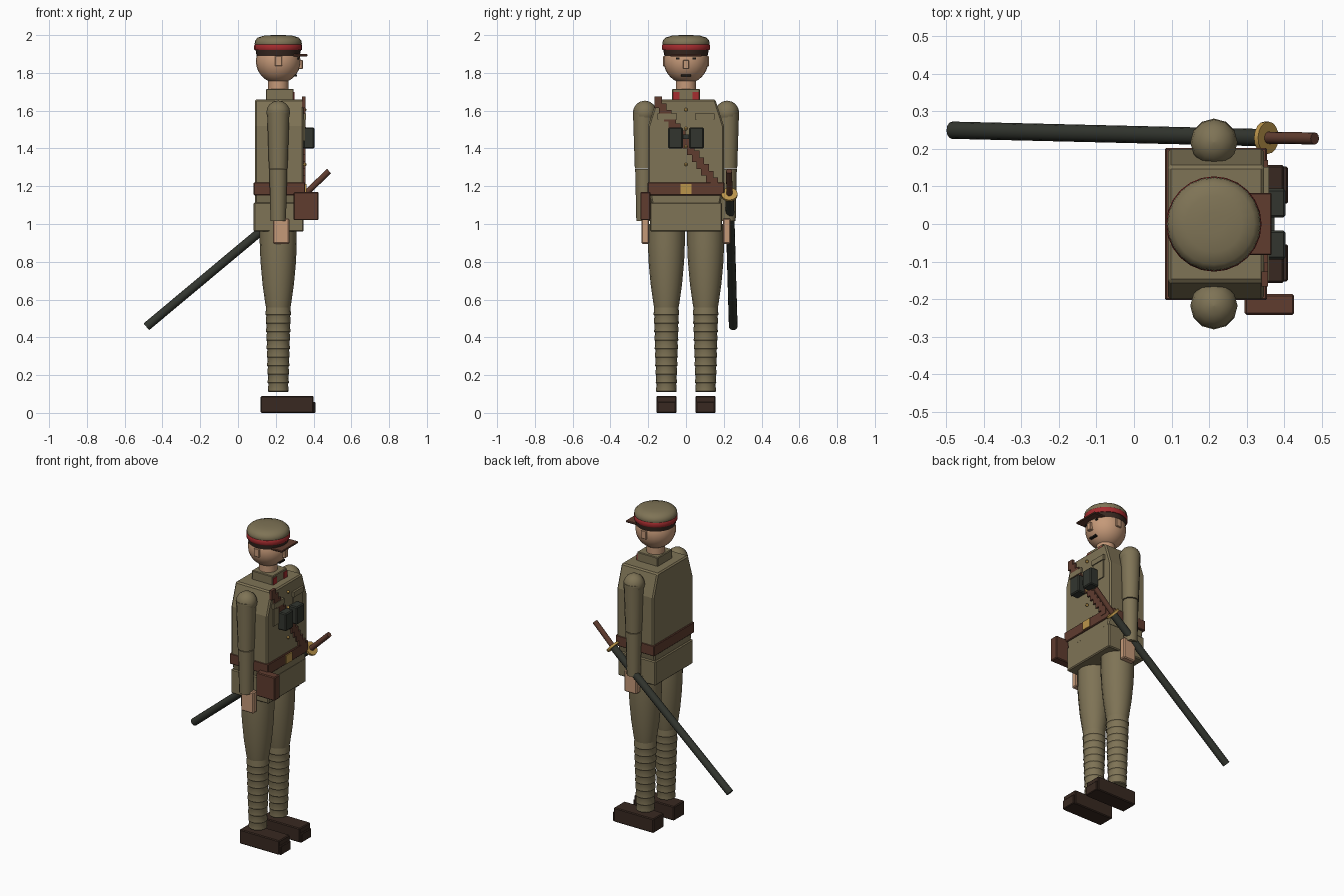
import bpy, math
from mathutils import Vector

if "Cube" in bpy.data.objects:
    bpy.data.objects.remove(bpy.data.objects["Cube"])

CX = 0.213  # body axis; the figure faces +x


def mat(name, r, g, b):
    m = bpy.data.materials.new(name)
    m.diffuse_color = (r, g, b, 1)
    m.use_nodes = True
    m.node_tree.nodes["Principled BSDF"].inputs["Base Color"].default_value = m.diffuse_color
    return m


KHAKI = mat("khaki_cloth", 0.21, 0.172, 0.092)
LEATHER = mat("brown_leather", 0.115, 0.045, 0.028)
BOOT = mat("dark_boot_leather", 0.04, 0.022, 0.015)
SKIN = mat("skin", 0.56, 0.32, 0.19)
RED = mat("red_trim", 0.38, 0.025, 0.028)
BRASS = mat("brass", 0.5, 0.3, 0.07)
STEEL = mat("dark_green_grey", 0.032, 0.036, 0.028)
BLACK = mat("black", 0.012, 0.01, 0.008)


def mesh_obj(name, verts, faces, material, smooth=False):
    me = bpy.data.meshes.new(name)
    me.from_pydata(verts, [], faces)
    me.materials.append(material)
    ob = bpy.data.objects.new(name, me)
    bpy.context.collection.objects.link(ob)
    if smooth:
        bpy.ops.object.select_all(action='DESELECT')
        ob.select_set(True)
        bpy.context.view_layer.objects.active = ob
        bpy.ops.object.shade_smooth_by_angle(angle=math.radians(38))
    return ob


def box(name, x, y, z, material, bevel=0):
    """Box from (min, max) ranges."""
    v = [(a, b, c) for a in x for b in y for c in z]
    f = [(0, 1, 3, 2), (4, 6, 7, 5), (0, 4, 5, 1), (2, 3, 7, 6), (0, 2, 6, 4), (1, 5, 7, 3)]
    ob = mesh_obj(name, v, f, material)
    if bevel:
        m = ob.modifiers.new("bevel", 'BEVEL')
        m.width, m.segments = bevel, 1
    return ob


def lathe(name, profile, origin, material, seg=16, axis=(0, 0, 1), smooth=True):
    """Revolve (radius, height) points, bottom to top, around an axis through origin."""
    q = Vector(axis).to_track_quat('Z', 'Y')
    v, f, n = [], [], len(profile)
    for r, h in profile:
        for i in range(seg):
            a = 2 * math.pi * i / seg
            v.append(Vector(origin) + q @ Vector((r * math.cos(a), r * math.sin(a), h)))
    for k in range(n - 1):
        for i in range(seg):
            j = (i + 1) % seg
            f.append((k * seg + i, k * seg + j, (k + 1) * seg + j, (k + 1) * seg + i))
    f.append(tuple(reversed(range(seg))))
    f.append(tuple(range((n - 1) * seg, n * seg)))
    return mesh_obj(name, v, f, material, smooth)


def rod(name, a, b, r, material, seg=12):
    d = Vector(b) - Vector(a)
    return lathe(name, [(r, 0), (r, d.length)], a, material, seg, d)


def ball(name, centre, rx, rz, material, seg=12, rings=8):
    p = [(max(rx * math.sin(math.pi * k / rings), 0.0005), -rz * math.cos(math.pi * k / rings))
         for k in range(rings + 1)]
    return lathe(name, p, centre, material, seg)


for s, side in ((-1, "right"), (1, "left")):
    def span(a, b):
        return tuple(sorted((s * a, s * b)))

    # boots
    box(side + "_boot", (0.12, 0.40), span(0.05, 0.157), (0, 0.09), BOOT, 0.005)
    box(side + "_boot_toe", (0.33, 0.41), span(0.054, 0.153), (0, 0.058), BOOT, 0.004)
    # leg wraps: overlapping cones
    wraps = []
    for k in range(10):
        z, r = 0.11 + 0.045 * k, 0.052 + 0.0014 * k
        wraps += [(r - 0.001, z), (r + 0.003, z + 0.005), (r, z + 0.044)]
    lathe(side + "_leg_wrap", wraps, (CX, s * 0.104, 0), KHAKI, 16)
    # breeches
    lathe(side + "_breeches",
          [(0.064, 0.555), (0.068, 0.575), (0.083, 0.68), (0.094, 0.80), (0.098, 0.90), (0.098, 1.0)],
          (CX, s * 0.104, 0), KHAKI, 16)
    # arms
    ball(side + "_shoulder", (CX, s * 0.218, 1.59), 0.063, 0.063, KHAKI)
    lathe(side + "_upper_arm", [(0.049, 1.295), (0.059, 1.60)], (CX, s * 0.222, 0), KHAKI, 12)
    lathe(side + "_forearm", [(0.041, 1.015), (0.047, 1.29)], (CX, s * 0.222, 0), KHAKI, 12)
    box(side + "_hand", (0.185, 0.272), span(0.195, 0.236), (0.895, 1.03), SKIN, 0.006)
    # chest pocket, collar tab, binocular barrel
    box(side + "_pocket", (0.34, 0.354), span(0.055, 0.145), (1.44, 1.555), KHAKI)
    box(side + "_pocket_flap", (0.34, 0.36), span(0.048, 0.152), (1.552, 1.585), KHAKI)
    box(side + "_collar_tab", (0.292, 0.299), span(0.035, 0.07), (1.66, 1.70), RED)
    box(side + "_binocular_barrel", (0.345, 0.404), span(0.017, 0.094), (1.40, 1.512), STEEL, 0.006)
    # face
    box(side + "_ear", (0.195, 0.235), span(0.10, 0.122), (1.835, 1.89), SKIN, 0.004)
    box(side + "_eye", (0.30, 0.324), span(0.03, 0.054), (1.872, 1.882), BLACK)

# tunic body: shoulder-sloped outline extruded front to back
outline = [(-0.18, 1.10), (0.18, 1.10), (0.2, 1.2), (0.2, 1.52), (0.155, 1.66), (-0.155, 1.66), (-0.2, 1.52), (-0.2, 1.2)]
n = len(outline)
tv = [(x, y, z) for x in (0.09, 0.347) for y, z in outline]
tf = [tuple(reversed(range(n))), tuple(range(n, 2 * n))]
tf += [(i, (i + 1) % n, n + (i + 1) % n, n + i) for i in range(n)]
tunic = mesh_obj("tunic_body", tv, tf, KHAKI)
bev = tunic.modifiers.new("bevel", 'BEVEL')
bev.width, bev.segments = 0.008, 1
box("tunic_skirt", (0.083, 0.348), (-0.19, 0.19), (0.96, 1.115), KHAKI, 0.006)
box("tunic_waist", (0.095, 0.34), (-0.18, 0.18), (1.10, 1.16), KHAKI)
box("collar", (0.148, 0.295), (-0.073, 0.073), (1.65, 1.715), KHAKI, 0.004)

# belt, buckle, holster
box("belt", (0.083, 0.355), (-0.203, 0.203), (1.152, 1.22), LEATHER, 0.004)
box("belt_buckle", (0.35, 0.362), (-0.03, 0.03), (1.158, 1.212), BRASS)
box("holster", (0.295, 0.427), (-0.242, -0.187), (1.02, 1.17), LEATHER, 0.005)

# diagonal chest strap in short steps
STEPS = 13
for k in range(STEPS):
    t = k / (STEPS - 1)
    y, z = -0.147 + 0.297 * t, 1.645 - 0.43 * t
    box("chest_strap_%02d" % k, (0.34, 0.3575), (y - 0.02, y + 0.02), (z - 0.03, z + 0.03), LEATHER)
for k, z in enumerate((1.605, 1.505, 1.41, 1.315)):
    ball("tunic_button_%d" % k, (0.354, 0, z), 0.009, 0.009, BRASS, 8, 6)
box("binocular_bridge", (0.35, 0.375), (-0.02, 0.02), (1.45, 1.475), STEEL)

# head
lathe("neck", [(0.054, 1.69), (0.054, 1.80)], (CX, 0, 0), SKIN, 16)
ball("head", (CX, 0, 1.862), 0.118, 0.118, SKIN, 24, 16)
box("nose", (0.31, 0.343), (-0.015, 0.015), (1.82, 1.868), SKIN, 0.003)
box("mustache", (0.27, 0.313), (-0.026, 0.026), (1.782, 1.792), BLACK)

# cap
lathe("cap_lower_band", [(0.114, 1.888), (0.121, 1.925)], (CX, 0, 0), BOOT, 24)
lathe("cap_red_band", [(0.124, 1.92), (0.127, 1.925), (0.127, 1.945), (0.124, 1.95)], (CX, 0, 0), RED, 24)
lathe("cap_crown", [(0.122, 1.945), (0.125, 1.955), (0.122, 1.972), (0.108, 1.987), (0.075, 1.997), (0.03, 2.0)],
      (CX, 0, 0), KHAKI, 24)
box("cap_visor", (0.29, 0.367), (-0.083, 0.083), (1.887, 1.899), LEATHER, 0.003)

# sword
tip, guard, pommel = Vector((-0.485, 0.25, 0.456)), Vector((0.352, 0.23, 1.155)), Vector((0.482, 0.228, 1.28))
rod("scabbard", tip, guard, 0.023, STEEL)
d = (guard - tip).normalized()
rod("sword_guard", guard - d * 0.006, guard + d * 0.008, 0.043, BRASS, 16)
rod("sword_grip", guard, pommel, 0.016, LEATHER)
